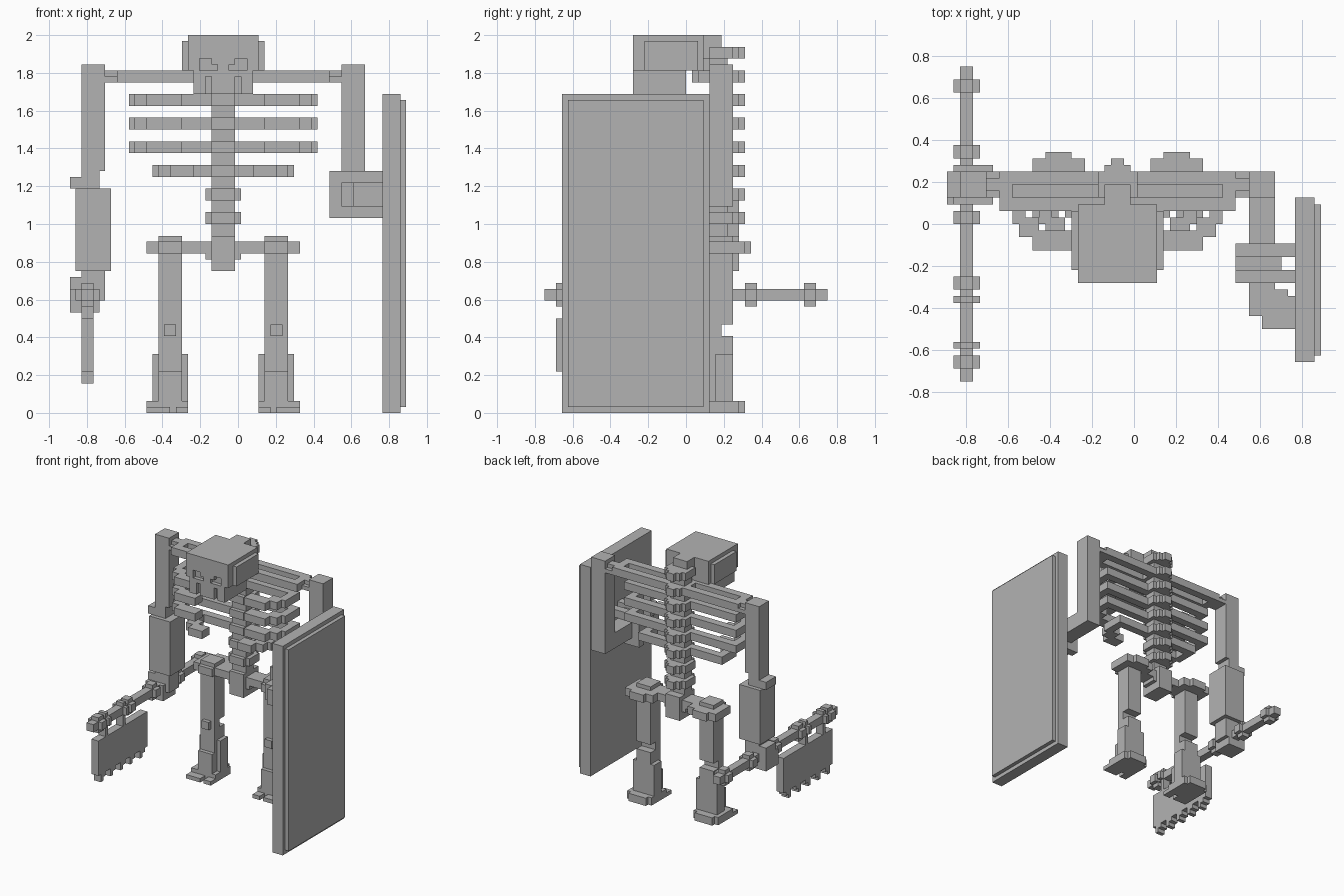
import bpy
import bmesh
from mathutils import Vector

cube = bpy.data.objects.get("Cube")
if cube:
    bpy.data.objects.remove(cube, do_unlink=True)

UNIT = 1 / 32      # edge of one block
CENTRE = -2.5      # body centre line, in blocks

grey = bpy.data.materials.new("bone_grey")
grey.use_nodes = True
grey.diffuse_color = (0.45, 0.45, 0.45, 1)
grey.node_tree.nodes["Principled BSDF"].inputs["Base Color"].default_value = grey.diffuse_color


def part(name, *boxes, flip=False):
    """One object from boxes given as x, y and z ranges in blocks."""
    mesh_data = bmesh.new()
    for xs, ys, zs in boxes:
        if flip:
            xs = (-xs[1], -xs[0])
        corners = bmesh.ops.create_cube(mesh_data, size=1)["verts"]
        for corner in corners:
            high = [value > 0 for value in corner.co]
            corner.co = Vector((xs[high[0]] + CENTRE, ys[high[1]], zs[high[2]])) * UNIT
    mesh = bpy.data.meshes.new(name)
    mesh_data.to_mesh(mesh)
    mesh_data.free()
    mesh.materials.append(grey)
    obj = bpy.data.objects.new(name, mesh)
    bpy.context.collection.objects.link(obj)
    return obj


def pair(name, *boxes):
    """The same part on both sides of the body."""
    part("left_" + name, *boxes)
    part("right_" + name, *boxes, flip=True)


# Skull with eye sockets and a slotted jaw
part("cranium", ((-6, 6), (-8, 3), (58, 64)), ((-6, 6), (-9, -8), (60, 64)),
     ((-1, 1), (-9, -8), (58, 60)))
pair("temple", ((6, 7), (-7, 2), (58, 63)))
pair("cheek", ((4, 6), (-9, -8), (58, 60)), ((1, 2), (-9, -8), (59, 60)))
part("jaw", ((-5, 5), (-8, 0), (57, 58)), ((-4, 4), (-8, -3), (54, 57)),
     ((-5, 5), (-9, -8), (57, 58)), ((-2, 2), (-9, -8), (54, 57)))
pair("jaw_side", ((3, 5), (-9, -8), (54, 57)), ((4, 5), (-8, 0), (54, 57)))

# Spine, vertebrae and sacrum
part("spine", ((-2, 2), (4, 7), (26, 62)))
part("neck", ((-2, 2), (2, 6), (60, 64)), ((-1, 1), (1, 4), (56, 60)))
for level in range(32, 61, 4):
    part("vertebra", ((-3, 3), (4, 8), (level, level + 2)),
         ((-2, 2), (3, 9), (level, level + 2)),
         ((-1, 1), (8, 10), (level, level + 2)))
part("sacrum", ((-2, 2), (3, 9), (24, 30)), ((-3, 3), (4, 8), (26, 29)))

# Ribs stepping round to the open front, the lowest pair narrower
for level in range(40, 53, 4):
    inset = 4 if level == 40 else 0
    height = (level, level + 2)
    pair("rib", ((2, 16 - inset), (4, 6), height),
         ((14 - inset, 16 - inset), (0, 6), height),
         ((12 - inset, 15 - inset), (-2, 1), height),
         ((7 - inset // 2, 13 - inset), (-4, -1), height))

# Slotted shoulder bar
pair("shoulder_bar", ((0, 18), (6, 8), (56, 58)), ((0, 18), (2, 4), (56, 58)),
     ((16, 18), (4, 6), (56, 58)), ((0, 3), (4, 6), (56, 58)),
     ((18, 20), (4, 8), (56, 57)), ((18, 21), (5, 7), (56, 58)))

# Arms
pair("upper_arm", ((20, 24), (4, 8), (41, 59)))
part("right_elbow", ((-24, -21), (4, 8), (38, 41)), ((-26, -22), (4, 8), (38, 40)))
part("right_forearm", ((-25, -19), (3, 9), (24, 38)), ((-24, -20), (4, 8), (23, 24)))
part("right_hand", ((-26, -20), (4, 8), (19, 23)), ((-26, -21), (3, 8), (17, 21)))
part("left_forearm", ((20, 24), (-10, 8), (35, 39)), ((20, 24), (4, 8), (35, 41)))
part("left_hand", ((20, 24), (-14, -10), (35, 39)), ((22, 27), (-16, -11), (35, 39)),
     ((22, 26), (-11, -10), (35, 39)))

# Shield and its arm straps
part("shield", ((27, 30), (-21, 4), (0, 54)))
part("shield_face", ((30, 31), (-20, 3), (1, 53)))
for front in (-9, -5):
    depth = (front, front + 2)
    part("shield_strap", ((18, 27), depth, (39, 41)), ((18, 27), depth, (33, 35)),
         ((18, 20), depth, (33, 41)))
part("strap_pad", ((18, 25), (-7, -5), (34, 40)))

# Pelvis, hips and legs
pair("pelvis", ((0, 6), (4, 8), (27, 29)))
pair("hip", ((5, 13), (4, 10), (27, 29)), ((7, 11), (3, 11), (27, 29)))
pair("thigh", ((7, 11), (4, 8), (15, 30)))
pair("knee", ((7, 11), (4, 6), (12, 16)), ((8, 10), (3, 5), (13, 15)))
pair("shin", ((7, 11), (4, 8), (2, 13)), ((6, 12), (5, 8), (2, 10)),
     ((7, 11), (3, 6), (2, 7)))
pair("foot", ((6, 13), (3, 9), (0, 2)), ((7, 12), (9, 10), (0, 2)))
for inner in (6, 9, 11):
    pair("toe", ((inner, inner + 2), (1, 3), (0, 1)))

# Axe with knobbed handle and toothed blade
part("axe_handle", ((-24, -22), (-24, 24), (19, 21)))
for start, length in ((20, 2), (10, 2), (0, 2), (-10, 2), (-12, 1), (-19, 1), (-22, 2)):
    depth = (start, start + length)
    part("handle_ring", ((-25, -21), depth, (19, 21)), ((-24, -22), depth, (18, 22)))
for start in (-19, -12):
    part("blade_post", ((-24, -22), (start, start + 1), (16, 19)))
part("axe_blade", ((-24, -22), (-22, -2), (7, 16)))
for start in range(-21, -2, 4):
    part("blade_tooth", ((-24, -22), (start, start + 2), (6, 7)),
         ((-24, -22), (start, start + 1), (5, 6)))
